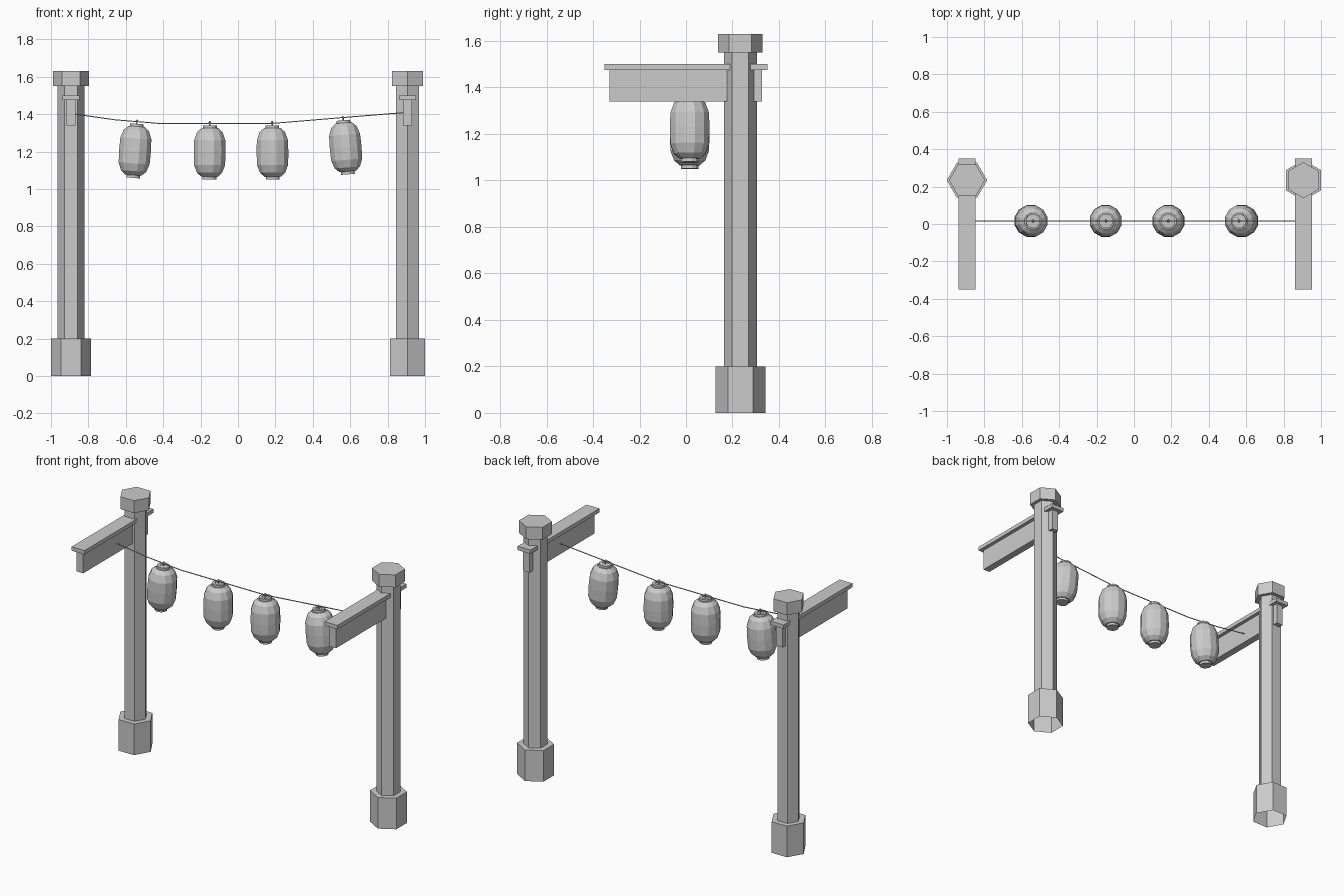
import bpy
import bmesh
import math
from mathutils import Matrix, Vector

cube = bpy.data.objects.get("Cube")
if cube:
    bpy.data.objects.remove(cube, do_unlink=True)

grey = bpy.data.materials.new("plain grey")
grey.use_nodes = True
colour = (0.6, 0.6, 0.6, 1)
grey.diffuse_color = colour
grey.node_tree.nodes["Principled BSDF"].inputs["Base Color"].default_value = colour

POST_Y = 0.234
WIRE_Y = 0.016


def finish(name, bm):
    bmesh.ops.recalc_face_normals(bm, faces=bm.faces)
    mesh = bpy.data.meshes.new(name)
    bm.to_mesh(mesh)
    bm.free()
    mesh.materials.append(grey)
    obj = bpy.data.objects.new(name, mesh)
    bpy.context.collection.objects.link(obj)
    return obj


def lathe(name, profile, sides, turn=0, cap_bottom=True):
    """Straight-sided rings of (radius, height), listed from bottom to top."""
    bm = bmesh.new()
    rings = []
    for r, z in profile:
        angles = [turn + math.tau * i / sides for i in range(sides)]
        rings.append([bm.verts.new((r * math.cos(a), r * math.sin(a), z)) for a in angles])
    for low, high in zip(rings, rings[1:]):
        for i in range(sides):
            j = (i + 1) % sides
            bm.faces.new((low[i], low[j], high[j], high[i]))
    bm.faces.new(rings[-1])
    if cap_bottom:
        bm.faces.new(rings[0][::-1])
    return finish(name, bm)


def box(name, x, y0, y1, z0, z1, half_width):
    bm = bmesh.new()
    bmesh.ops.create_cube(bm, size=1)
    bmesh.ops.scale(bm, vec=(2 * half_width, y1 - y0, z1 - z0), verts=bm.verts)
    bmesh.ops.translate(bm, vec=(x, (y0 + y1) / 2, (z0 + z1) / 2), verts=bm.verts)
    return finish(name, bm)


# Hexagonal posts, each with a T-shaped crossbeam
for side, x, turn in (("right", -0.893, 0), ("left", 0.906, math.pi / 6)):
    parts = (
        ("base", [(0.108, 0), (0.108, 0.2)], False),
        ("shaft", [(0.071, 0.19), (0.071, 1.56)], True),
        ("cap", [(0.096, 1.55), (0.096, 1.63)], True),
    )
    for part, profile, closed in parts:
        obj = lathe(f"{side}_post_{part}", profile, 6, turn, closed)
        obj.location = (x, POST_Y, 0)
    box(f"{side}_beam_web", x, -0.33, 0.327, 1.34, 1.48, 0.023)
    box(f"{side}_beam_flange", x, -0.35, 0.35, 1.475, 1.5, 0.046)

# Sagging wire between the beams
wire_points = [(-0.872, 1.4), (-0.66, 1.37), (-0.42, 1.35),
               (0.18, 1.35), (0.54, 1.38), (0.884, 1.408)]
curve = bpy.data.curves.new("wire", "CURVE")
curve.dimensions = "3D"
curve.bevel_depth = 0.003
curve.bevel_resolution = 1
spline = curve.splines.new("POLY")
spline.points.add(len(wire_points) - 1)
for point, (x, z) in zip(spline.points, wire_points):
    point.co = (x, WIRE_Y, z, 1)
curve.materials.append(grey)
wire = bpy.data.objects.new("wire", curve)
bpy.context.collection.objects.link(wire)

# Lanterns: body, end rims and hook, measured down from the wire
body = [(0.045, -0.285), (0.07, -0.263), (0.086, -0.222),
        (0.088, -0.155), (0.086, -0.088), (0.07, -0.045), (0.045, -0.024)]
top_rim = [(0.038, -0.03), (0.038, -0.01), (0.02, -0.01), (0.02, -0.014)]
bottom_rim = [(0.038, -0.3), (0.038, -0.28)]
hook = [(0.004, -0.016), (0.004, 0.004)]
ring = [(0.004, 0.0), (0.008, 0.005), (0.004, 0.012)]

hangers = [(-0.54, 1.358, 4), (-0.15, 1.35, 0.5), (0.183, 1.35, -0.5), (0.562, 1.377, -5)]
for number, (x, z, lean) in enumerate(hangers, 1):
    place = Matrix.Translation(Vector((x, WIRE_Y, z)))
    place = place @ Matrix.Rotation(math.radians(lean), 4, "Y")
    for part, profile, sides in (("body", body, 12), ("top_rim", top_rim, 12),
                                 ("bottom_rim", bottom_rim, 12),
                                 ("hook", hook, 6), ("hook_knob", ring, 6)):
        obj = lathe(f"lantern_{number}_{part}", profile, sides, math.pi / 12)
        obj.matrix_world = place
